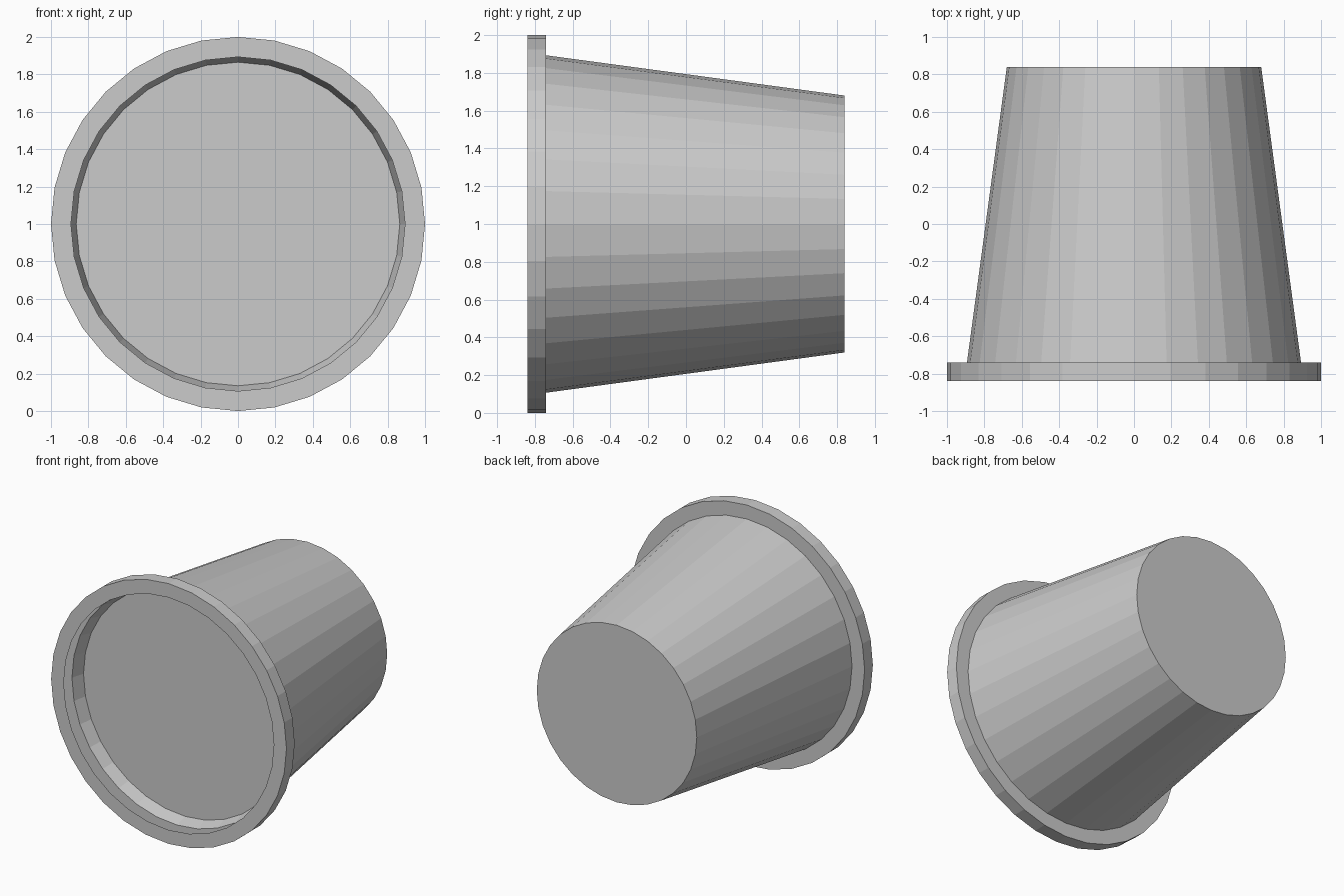
import bpy, bmesh, math

if "Cube" in bpy.data.objects:
    bpy.data.objects.remove(bpy.data.objects["Cube"])

SEGMENTS = 32


def revolve(name, profile, cap_first=False, cap_last=False):
    """Revolve (radius, y) points about the y axis at height z = 1."""
    bm = bmesh.new()
    rings = []
    for r, y in profile:
        rings.append([bm.verts.new((r * math.cos(a), y, 1 + r * math.sin(a)))
                      for a in (2 * math.pi * k / SEGMENTS for k in range(SEGMENTS))])
    for lower, upper in zip(rings, rings[1:]):
        for k in range(SEGMENTS):
            n = (k + 1) % SEGMENTS
            bm.faces.new((lower[k], lower[n], upper[n], upper[k]))
    if cap_first:
        bm.faces.new(rings[0][::-1])
    if cap_last:
        bm.faces.new(rings[-1])
    # caps face away from the body: +y for the base, -y for the front panel
    for f in bm.faces:
        f.normal_update()
        if len(f.verts) == SEGMENTS:
            want = 1 if cap_first else -1
            if f.normal.y * want < 0:
                f.normal_flip()
    mesh = bpy.data.meshes.new(name)
    bm.to_mesh(mesh)
    bm.free()
    obj = bpy.data.objects.new(name, mesh)
    bpy.context.collection.objects.link(obj)
    return obj


# Tapered cup body with closed end
revolve("cup_body", [(0.68, 0.84), (0.893, -0.74)], cap_first=True)

# Rim: back ring, outer band and front ring, open on the inside
revolve("rim", [(0.893, -0.74), (1.0, -0.74), (1.0, -0.84), (0.893, -0.84)])

# Recessed panel inside the mouth
revolve("recessed_panel", [(0.893, -0.74), (0.865, -0.64)], cap_last=True)
